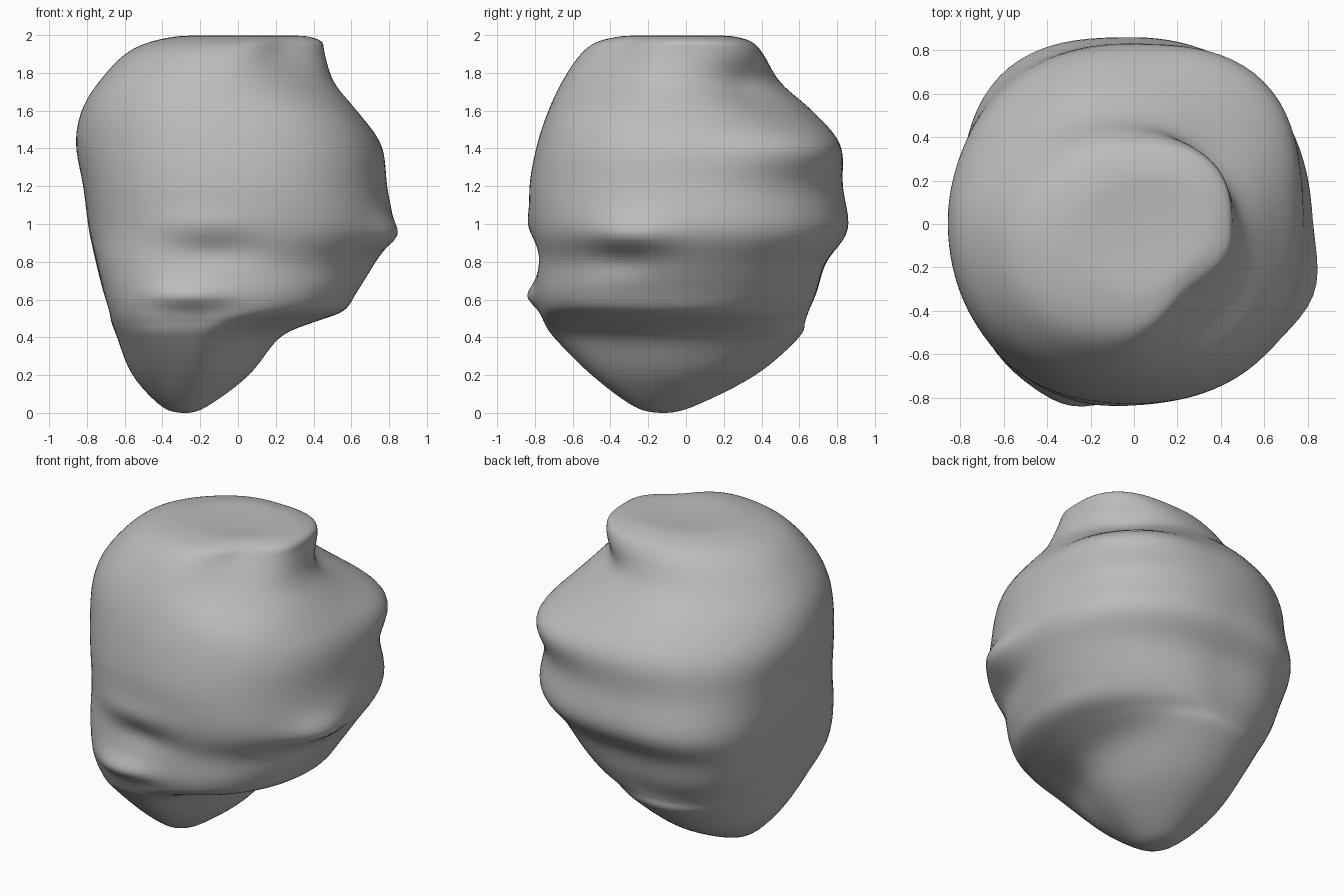
import bpy, bmesh
from math import sin, cos, pi, exp
from mathutils import Vector

old = bpy.data.objects.get("Cube")
if old:
    bpy.data.objects.remove(old, do_unlink=True)

# One plain stone colour
stone = bpy.data.materials.new("stone grey")
stone.use_nodes = True
grey = (0.5, 0.5, 0.5, 1)
stone.diffuse_color = grey
stone.node_tree.nodes["Principled BSDF"].inputs["Base Color"].default_value = grey

# Slices of the boulder: height, x range, y range,
# then corner fullness for back left, back right, front right, front left
SLICES = [
    (0, -.29, -.27, -.13, -.11, 1, 1, 1, 1),
    (.03, -.4, -.17, -.27, .03, 1, 1, 1, 1),
    (.2, -.56, .06, -.5, .37, 1, 1, 1.03, .92),
    (.4, -.64, .22, -.7, .6, 1.05, 1.03, 1.1, .85),
    (.48, -.67, .4, -.75, .63, 1, 1.08, 1.13, .9),
    (.54, -.68, .56, -.77, .65, .97, 1.13, 1.16, 1.02),
    (.64, -.71, .63, -.79, .69, 1, 1.16, 1.15, 1.04),
    (.8, -.75, .73, -.79, .74, 1.02, 1.16, 1.13, 1.01),
    (.97, -.79, .82, -.82, .86, 1.02, 1.12, 1.08, 1.04),
    (1.2, -.82, .79, -.83, .83, 1.03, 1.07, 1.05, 1.04),
    (1.42, -.86, .76, -.79, .82, 1.13, 1, 1.03, 1.05),
    (1.6, -.83, .63, -.73, .67, 1.01, .97, 1.03, 1.06),
    (1.75, -.74, .51, -.66, .5, .98, .98, 1.03, .95),
    (1.9, -.6, .46, -.56, .41, 1.11, .97, 1.03, .83),
    (1.97, -.45, .44, -.46, .34, 1.14, .96, 1.03, .8),
    (2, -.28, .34, -.31, .22, 1.12, .96, 1.03, .85),
]

# Knobs and hollows: centre, spread (across, upright), push outward
BUMPS = [
    ((-.25, -.84, .62), .18, .06, .07),    # lower lip
    ((-.15, -.8, .85), .22, .07, -.035),   # hollow above it
    ((-.18, -.83, 1), .25, .06, .03),      # brow
    ((.82, -.3, .94), .2, .08, .09),       # side knob
    ((.75, -.4, .8), .2, .07, -.04),       # hollow under the knob
    ((.42, .38, 1.7), .18, .1, -.04),      # notch under the top
]


def spline(a, b, c, d, t):
    return .5 * (2 * b + (c - a) * t + (2 * a - 5 * b + 4 * c - d) * t * t
                 + (3 * b - a - 3 * c + d) * t ** 3)


def slice_at(index, t):
    last = len(SLICES) - 1
    rows = [SLICES[max(0, min(last, index + step))] for step in (-1, 0, 1, 2)]
    return [spline(*column, t) for column in zip(*rows)]


def slice_point(row, angle):
    z, left, right, front, back = row[:5]
    corner = row[5 + int(angle / (pi / 2)) % 4]
    fullness = 1 + (corner - 1) * sin(2 * angle) ** 2
    return Vector(((left + right) / 2 + (right - left) / 2 * fullness * cos(angle),
                   (front + back) / 2 + (back - front) / 2 * fullness * sin(angle), z))


def shape_bumps(point):
    outward = Vector((point.x, point.y, 0)).normalized()
    total = 0
    for centre, across, upright, push in BUMPS:
        away = point - Vector(centre)
        flat = (away.x ** 2 + away.y ** 2) / across ** 2
        total += push * exp(-flat - (away.z / upright) ** 2)
    return point + outward * total


# Loft the boulder through its slices
SIDES, STEPS = 96, 6
bm = bmesh.new()
rows = [slice_at(i, s / STEPS) for i in range(len(SLICES) - 1) for s in range(STEPS)]
rows.append(list(SLICES[-1]))
rings = []
for row in rows:
    rings.append([bm.verts.new(shape_bumps(slice_point(row, 2 * pi * k / SIDES)))
                  for k in range(SIDES)])

# Shallow dish closing the flat top
rim = [v.co.copy() for v in rings[-1]]
middle = sum(rim, Vector()) / SIDES
for scale in (.75, .5, .25):
    sink = Vector((0, 0, -.015 * (1 - scale)))
    rings.append([bm.verts.new(middle.lerp(co, scale) + sink) for co in rim])

for low, high in zip(rings, rings[1:]):
    for k in range(SIDES):
        n = (k + 1) % SIDES
        bm.faces.new((low[k], low[n], high[n], high[k]))
bm.faces.new(rings[-1])
bm.faces.new(list(reversed(rings[0])))
for _ in range(4):
    bmesh.ops.smooth_vert(bm, verts=bm.verts[:], factor=.5,
                          use_axis_x=True, use_axis_y=True, use_axis_z=True)

# Rest the boulder on the ground
lowest = min(v.co.z for v in bm.verts)
for v in bm.verts:
    v.co.z -= lowest

bmesh.ops.recalc_face_normals(bm, faces=bm.faces[:])
mesh = bpy.data.meshes.new("boulder")
bm.to_mesh(mesh)
bm.free()
mesh.materials.append(stone)
for face in mesh.polygons:
    face.use_smooth = True
boulder = bpy.data.objects.new("boulder", mesh)
bpy.context.collection.objects.link(boulder)
